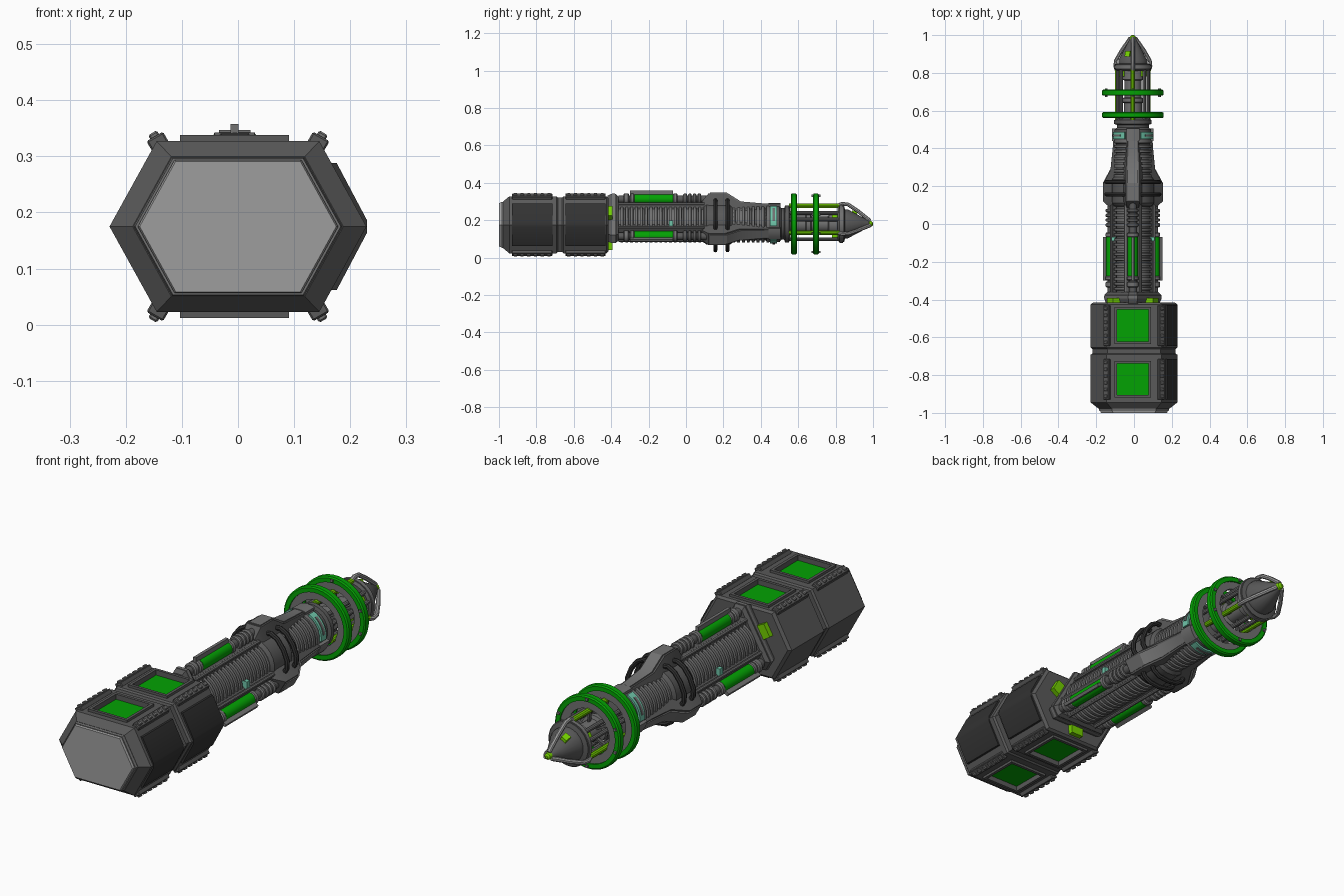
import bpy, bmesh, math
from mathutils import Vector, Matrix

if "Cube" in bpy.data.objects:
    bpy.data.objects.remove(bpy.data.objects["Cube"])

CX, ZC = -0.006, 0.18             # barrel axis
ARMS, GAPS = (90, 210, 330), (30, 150, 270)   # threefold layout of the barrel


def mat(name, r, g, b):
    m = bpy.data.materials.new(name)
    m.diffuse_color = (r, g, b, 1)
    m.use_nodes = True
    m.node_tree.nodes["Principled BSDF"].inputs["Base Color"].default_value = m.diffuse_color
    return m


BODY = mat("body grey", 0.1, 0.1, 0.1)
DARK = mat("dark grey", 0.032, 0.032, 0.032)
MID = mat("mid grey", 0.165, 0.165, 0.165)
LIGHT = mat("light grey", 0.34, 0.34, 0.34)
GREEN = mat("green", 0.001, 0.36, 0.001)
LIME = mat("lime", 0.17, 0.62, 0.0)
TEAL = mat("teal", 0.16, 0.56, 0.40)


def finish(name, bm, m):
    bmesh.ops.recalc_face_normals(bm, faces=bm.faces)
    me = bpy.data.meshes.new(name)
    bm.to_mesh(me)
    bm.free()
    me.materials.append(m)
    ob = bpy.data.objects.new(name, me)
    bpy.context.collection.objects.link(ob)
    return ob


def loft(name, sections, m, closed=False):
    """Skin a list of equal-length closed 3D sections."""
    bm = bmesh.new()
    rings = [[bm.verts.new(p) for p in s] for s in sections]
    n = len(rings[0])
    for a, b in zip(rings, rings[1:] + ([rings[0]] if closed else [])):
        for i in range(n):
            bm.faces.new((a[i], a[(i + 1) % n], b[(i + 1) % n], b[i]))
    if not closed:
        bm.faces.new(rings[0])
        bm.faces.new(rings[-1])
    return finish(name, bm, m)


def polar(a, r, y, w=0.0):
    """Point at angle a, radius r, shifted sideways by w."""
    a = math.radians(a)
    return Vector((CX + r * math.cos(a) - w * math.sin(a), y, ZC + r * math.sin(a) + w * math.cos(a)))


def lathe(name, prof, m, x=CX, z=ZC, seg=24, closed=False):
    """Revolve (y, r) points round an axis along y."""
    turn = [2 * math.pi * (i + 0.5) / seg for i in range(seg)]
    return loft(name, [[(x + r * math.cos(a), y, z + r * math.sin(a)) for a in turn]
                       for y, r in prof], m, closed)


def arc(name, y0, y1, r0, r1, a0, a1, m, steps=10):
    return loft(name, [[polar(a0 + (a1 - a0) * i / steps, r, y)
                        for y, r in ((y0, r0), (y0, r1), (y1, r1), (y1, r0))]
                       for i in range(steps + 1)], m)


def beam(name, a, rows, m):
    """Bar on arm a; rows of (y, inner r, outer r, inner half width, outer half width)."""
    return loft(name, [[polar(a, r0, y, -w0), polar(a, r0, y, w0), polar(a, r1, y, w1),
                        polar(a, r1, y, -w1)] for y, r0, r1, w0, w1 in rows], m)


def box(name, c, s, m, rot=0, bev=0.0):
    bm = bmesh.new()
    bmesh.ops.create_cube(bm, size=1)
    bmesh.ops.scale(bm, vec=s, verts=bm.verts)
    if bev:
        bmesh.ops.bevel(bm, geom=bm.edges[:], offset=bev, segments=1, affect='EDGES')
    bmesh.ops.transform(bm, verts=bm.verts, matrix=Matrix.Translation(c)
                        @ Matrix.Rotation(math.radians(rot), 4, 'Y'))
    return finish(name, bm, m)


def rod(name, pts, r, m, seg=8):
    """Round bar through points lying in a plane."""
    pts = [Vector(p) for p in pts]
    up = (pts[1] - pts[0]).cross(pts[-1] - pts[0]).normalized()
    secs = []
    for i, p in enumerate(pts):
        d = (pts[min(i + 1, len(pts) - 1)] - pts[max(i - 1, 0)]).normalized()
        side = d.cross(up).normalized()
        secs.append([p + r * (math.cos(t) * up + math.sin(t) * side)
                     for t in [2 * math.pi * k / seg for k in range(seg)]])
    return loft(name, secs, m)


# --- hexagonal stock ---
HEX = [(0.229, 0), (0.145, 0.152), (-0.145, 0.152), (-0.229, 0), (-0.145, -0.152), (0.145, -0.152)]


def hexsec(y, s):
    return [(x * s, y, 0.175 + z * s) for x, z in HEX]


stock = loft("stock_body", [hexsec(y, s) for y, s in (
    (-0.978, 0.82), (-0.945, 1), (-0.692, 1), (-0.685, 0.96), (-0.662, 0.96),
    (-0.655, 1), (-0.425, 1), (-0.415, 0.94))], BODY)
loft("end_cap_rim", [hexsec(-0.97, 0.82), hexsec(-0.99, 0.80)], MID)
loft("end_cap", [hexsec(-0.985, 0.78), hexsec(-0.994, 0.78), hexsec(-1.0, 0.765)], LIGHT)

for y0, y1 in ((-0.93, -0.715), (-0.645, -0.43)):
    yc, ln = (y0 + y1) / 2, y1 - y0
    # wrapped dark panel on the right side
    sec = [(0.16, 0.288), (0.176, 0.288), (0.2295, 0.187), (0.2295, 0.163), (0.176, 0.062), (0.16, 0.062)]
    loft("side_panel", [[(x, y, z) for x, z in sec] for y in (y0, y1)], DARK)
    for s in (1, -1):
        # recessed green windows with raised frames
        cut = box("window_cutter", (CX, yc, 0.175 + s * 0.152), (0.168, 0.168, 0.04), BODY)
        cut.hide_render = True
        cut.hide_set(True)
        mod = stock.modifiers.new("window", 'BOOLEAN')
        mod.object, mod.operation, mod.solver = cut, 'DIFFERENCE', 'EXACT'
        box("green_window", (CX, yc, 0.175 + s * 0.136), (0.168, 0.168, 0.008), GREEN)
        for t in (1, -1):
            box("frame_side", (CX + t * 0.0905, yc, 0.175 + s * 0.156), (0.013, 0.194, 0.014), BODY)
            box("frame_end", (CX, yc + t * 0.0905, 0.175 + s * 0.156), (0.168, 0.013, 0.014), BODY)
            # edge clips
            rot = 30 * s * t
            box("edge_strip", (t * 0.143, yc, 0.175 + s * 0.151), (0.034, ln, 0.022), BODY, rot, 0.003)
            for k in range(6):
                box("edge_stud", (t * 0.149, y0 + ln * (k + 0.5) / 6, 0.175 + s * 0.161),
                    (0.018, 0.018, 0.014), MID, rot, 0.003)

# --- collar behind the stock ---
def tri(y, r, w):
    return [polar(a, r, y, s * w) for a in ARMS for s in (-1, 1)]


loft("collar", [tri(-0.42, 0.15, 0.022), tri(-0.40, 0.16, 0.024), tri(-0.375, 0.16, 0.024),
                tri(-0.36, 0.145, 0.02)], BODY)
loft("collar_ring", [tri(-0.395, 0.162, 0.025), tri(-0.38, 0.162, 0.025)], MID)
for a in GAPS:
    beam("collar_lamp", a, [(y, 0.08, 0.14, 0.033, 0.03) for y in (-0.428, -0.392)], LIME)

# --- ribbed barrel core ---
prof, y = [], -0.36
while y < 0.43:
    prof += [(y, 0.088), (y + 0.009, 0.088), (y + 0.01, 0.1), (y + 0.024, 0.1)]
    y += 0.026
lathe("barrel_ribs", prof, MID, seg=30)

# --- three power tube arms ---
for a in ARMS:
    beam("arm_rail", a, [(y, 0.08, 0.115, 0.042, 0.036) for y in (-0.365, 0.11)], BODY)
    c = polar(a, 0.132, 0)
    lathe("tube_core", [(-0.36, 0.02), (0.11, 0.02)], BODY, c.x, c.z, 12)
    lathe("green_tube", [(-0.275, 0.028), (-0.07, 0.028)], GREEN, c.x, c.z, 14)
    for y0, y1 in ((-0.335, -0.305), (-0.3, -0.275), (-0.07, -0.045), (-0.015, 0.005),
                   (0.012, 0.03), (0.037, 0.055), (0.062, 0.08)):
        lathe("tube_band", [(y0, 0.026), (y0 + 0.005, 0.031), (y1 - 0.005, 0.031), (y1, 0.026)],
              MID, c.x, c.z, 14)
    beam("tube_fin", a, [(y, 0.13, 0.178, 0.008, 0.007) for y in (-0.3, -0.07)], MID)
    for w in (-0.04, 0.04):
        q = polar(a, 0.108, 0, w)
        lathe("rail_pipe", [(-0.36, 0.008), (0.1, 0.008)], MID, q.x, q.z, 8)
for a in (0, 180):
    beam("teal_gauge", a, [(y, 0.09, 0.114, 0.018, 0.018) for y in (-0.091, -0.069)], TEAL)

# --- armoured fore shroud: a faceted shell on each arm plus hose hoops ---
lathe("shroud_core", [(0.095, 0.1), (0.11, 0.112), (0.235, 0.112), (0.25, 0.1)], BODY)
SH = [(0.085, 0.12, 0.042, 0.03), (0.12, 0.163, 0.056, 0.036), (0.21, 0.163, 0.056, 0.036),
      (0.285, 0.116, 0.054, 0.036), (0.40, 0.106, 0.042, 0.03), (0.45, 0.104, 0.036, 0.028)]
for a in ARMS:
    beam("shroud_arm", a, [(y, 0.07, r, w0, w1) for y, r, w0, w1 in SH], BODY)
    beam("shroud_spine", a, [(y + 0.008, r - 0.02, r + 0.004, w1 - 0.008, w1 - 0.008)
                             for y, r, w0, w1 in SH[1:]], MID)
for a in GAPS:
    for y in (0.157, 0.222):
        rod("hose_hoop", [polar(a + d, r, y) for d, r in
                          ((-44, 0.128), (-34, 0.14), (-20, 0.143), (0, 0.141), (20, 0.143),
                           (34, 0.14), (44, 0.128))], 0.011, DARK)

# --- muzzle neck with teal arcs ---
lathe("muzzle_neck", [(0.42, 0.085), (0.435, 0.098), (0.50, 0.098), (0.51, 0.085), (0.525, 0.085),
                      (0.53, 0.1), (0.55, 0.1), (0.56, 0.08)], BODY)
for a in GAPS:
    arc("teal_arc", 0.45, 0.487, 0.09, 0.106, a - 36, a + 36, TEAL)
    arc("teal_strap", 0.462, 0.475, 0.09, 0.109, a - 22, a + 22, MID)
for a in ARMS:
    arc("neck_clamp", 0.44, 0.505, 0.09, 0.112, a - 18, a + 18, MID, 4)

# --- accelerator rings ---
for y in (0.577, 0.695):
    h = 0.016
    lathe("green_ring", [(y - h, 0.138), (y - h, 0.157), (y - h + 0.005, 0.163), (y + h - 0.005, 0.163),
                         (y + h, 0.157), (y + h, 0.138)], GREEN, seg=40, closed=True)
    lathe("ring_liner", [(y - 0.009, 0.104), (y - 0.009, 0.14), (y + 0.009, 0.14), (y + 0.009, 0.104)],
          MID, seg=40, closed=True)
    for k in range(6):
        arc("ring_spoke", y - 0.008, y + 0.008, 0.045, 0.108, 26 + 60 * k, 34 + 60 * k, BODY, 2)
for a in (20, 90, 160, 200, 270, 340):
    beam("ring_stud", a, [(y, 0.144, 0.156, 0.006, 0.006) for y in (0.672, 0.718)], MID)

# --- inner barrel and rods ---
lathe("inner_barrel", [(0.55, 0.048), (0.64, 0.048), (0.645, 0.06), (0.665, 0.06), (0.67, 0.045),
                       (0.76, 0.045), (0.765, 0.06), (0.84, 0.06)], MID)
for a in ARMS:
    q = polar(a, 0.096, 0)
    lathe("lime_rod", [(0.55, 0.012), (0.82, 0.012)], LIME, q.x, q.z, 10)
for a in GAPS:
    for d in (-14, 14):
        q = polar(a + d, 0.084, 0)
        lathe("grey_rod", [(0.55, 0.010), (0.835, 0.010)], MID, q.x, q.z, 10)
    beam("lime_cell", a, [(y, 0.05, 0.078, 0.014, 0.014) for y in (0.78, 0.81)], LIME)

# --- nose cone with cage ---
lathe("nose_cone", [(0.81, 0.088), (0.82, 0.098), (0.845, 0.098), (0.85, 0.078), (0.865, 0.078),
                    (0.94, 0.038), (0.985, 0.013)], BODY)
lathe("nose_band", [(0.822, 0.102), (0.84, 0.102)], MID)
lathe("nose_tip", [(0.975, 0.012), (0.98, 0.017), (0.994, 0.014), (1.0, 0.006)], LIME, seg=12)
for a in ARMS:
    rod("nose_strut", [polar(a, r, y) for y, r in
                       ((0.815, 0.1), (0.835, 0.108), (0.866, 0.104), (0.92, 0.068), (0.985, 0.016))],
        0.01, LIGHT)
beam("nose_lamp", 115, [(0.888, 0.045, 0.074, 0.014, 0.014), (0.915, 0.04, 0.064, 0.014, 0.014)], LIME)

# smooth the round parts, keep edges crisp
for ob in bpy.context.scene.objects:
    if not ob.hide_render:
        ob.select_set(True)
        bpy.context.view_layer.objects.active = ob
bpy.ops.object.shade_smooth_by_angle(angle=math.radians(31))
